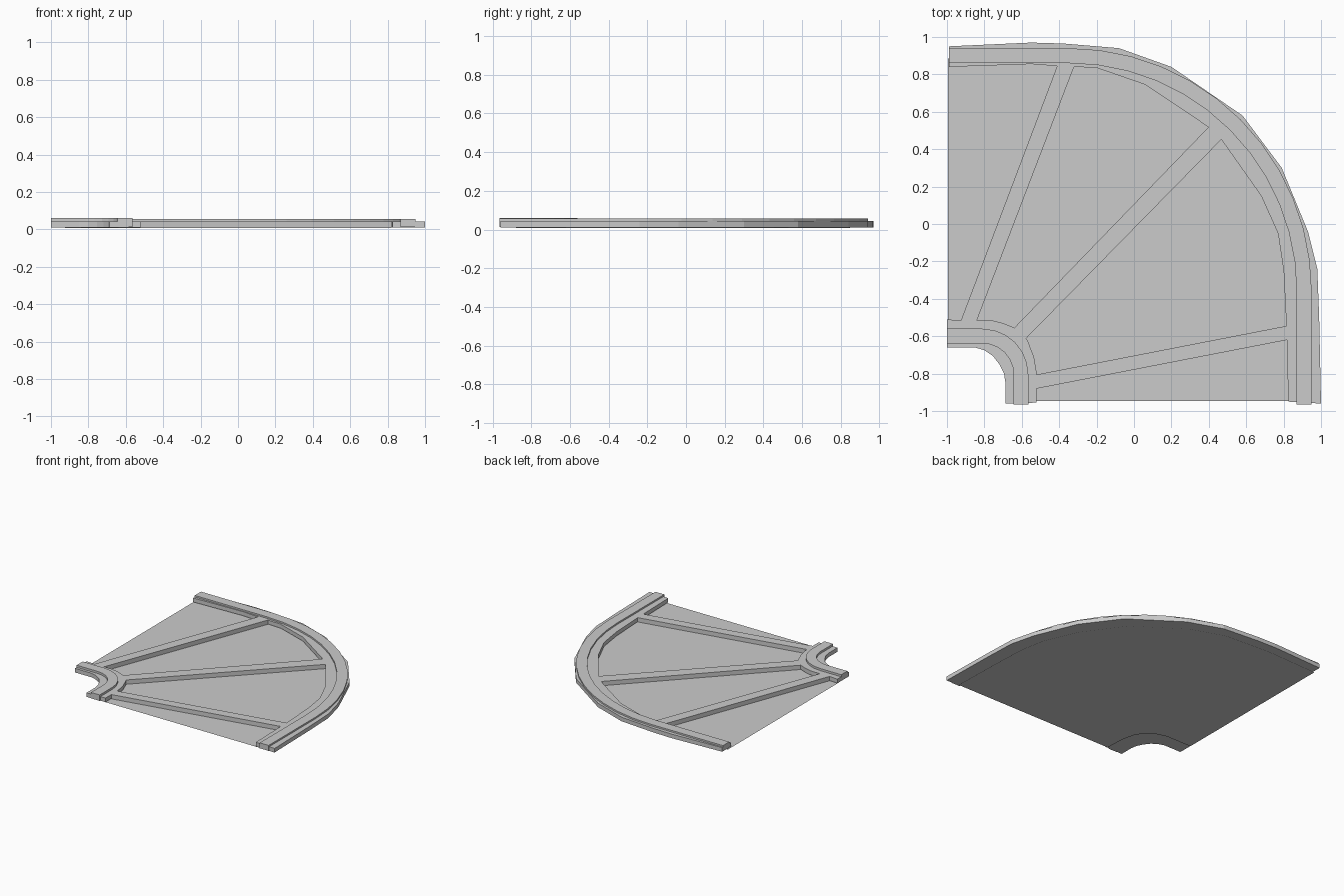
import bpy, bmesh
from math import sin, cos, pi

if "Cube" in bpy.data.objects:
    bpy.data.objects.remove(bpy.data.objects["Cube"])


def finish(name, bm):
    me = bpy.data.meshes.new(name)
    bm.to_mesh(me)
    bm.free()
    ob = bpy.data.objects.new(name, me)
    bpy.context.collection.objects.link(ob)
    return ob


def band(name, a, b, z0, z1):
    """Solid strip between two matching plan paths, from z0 to z1."""
    bm = bmesh.new()
    rings = [[bm.verts.new((p[0], p[1], z)) for p, z in
              ((pa, z0), (pb, z0), (pb, z1), (pa, z1))] for pa, pb in zip(a, b)]
    for r, s in zip(rings, rings[1:]):
        for i in range(4):
            j = (i + 1) % 4
            bm.faces.new((r[i], r[j], s[j], s[i]))
    bm.faces.new(rings[0])
    bm.faces.new(rings[-1])
    bmesh.ops.recalc_face_normals(bm, faces=bm.faces)
    return finish(name, bm)


def bend(cx, cy, r, steps, start, end):
    """Straight - quarter arc - straight path."""
    arc = [(cx + r * sin(i * pi / 2 / steps), cy + r * cos(i * pi / 2 / steps))
           for i in range(steps + 1)]
    return [(start, cy + r)] + arc + [(cx + r, end)]


# Outer curb: wide faceted base with a raised rib
outer_edge = [(-.99, .95), (-.55, .97), (-.38, .965), (-.08, .94), (.2, .84),
              (.58, .58), (.79, .3), (.93, -.04), (.98, -.24), (.99, -.5), (1, -.96)]
outer_inside = [(-.99, .84), (-.55, .855), (-.42, .845), (-.2, .835), (.06, .745),
                (.44, .49), (.68, .15), (.77, -.05), (.80, -.25), (.815, -.55), (.825, -.95)]
band("outer_curb_base", outer_edge, outer_inside, .01, .043)
band("outer_curb_rib", bend(-.35, -.36, 1.3, 12, -.99, -.965),
     bend(-.35, -.36, 1.22, 12, -.99, -.965), .012, .056)

# Inner curb: same two-step section around the small corner
inner_edge = [(-1, -.51), (-.94, -.515), (-.76, -.515), (-.7, -.53), (-.64, -.555),
              (-.57, -.62), (-.535, -.71), (-.52, -.8), (-.52, -.955)]
inner_inside = [(-1, -.66), (-.94, -.66), (-.85, -.66), (-.8, -.675), (-.755, -.705),
                (-.72, -.75), (-.695, -.8), (-.687, -.85), (-.687, -.96)]
band("inner_curb_base", inner_edge, inner_inside, .01, .043)
band("inner_curb_rib", bend(-.81, -.805, .245, 6, -1, -.965),
     bend(-.81, -.805, .167, 6, -1, -.965), .012, .06)

# Three radial spokes joining the curbs
spokes = [((-.925, -.515), (-.84, -.515), (-.41, .847), (-.32, .842)),
          ((-.64, -.555), (-.58, -.615), (.41, .53), (.47, .455)),
          ((-.52, -.805), (-.52, -.88), (.815, -.545), (.818, -.62))]
for i, (a, b, c, d) in enumerate(spokes):
    band(f"spoke_{i + 1}", [a, c], [b, d], .008, .043)

# Thin floor sheet under the curbs and spokes, open at both ends
mid_out = [((2 * p[0] + 3 * q[0]) / 5, (2 * p[1] + 3 * q[1]) / 5)
           for p, q in zip(outer_edge, outer_inside)]
mid_in = [(-.995, -.54), (-.93, -.54), (-.77, -.54), (-.68, -.565), (-.62, -.61),
          (-.575, -.67), (-.555, -.74), (-.545, -.81), (-.54, -.945)]
bm = bmesh.new()
mid_out[-1] = (mid_out[-1][0], -.945)
mid_out[0] = (-.995, mid_out[0][1])
loop = mid_out + mid_in[::-1]
face = bm.faces.new([bm.verts.new((x, y, .004)) for x, y in loop])
face.normal_update()
if face.normal.z > 0:
    face.normal_flip()
bmesh.ops.triangulate(bm, faces=[face])
finish("floor_sheet", bm)
